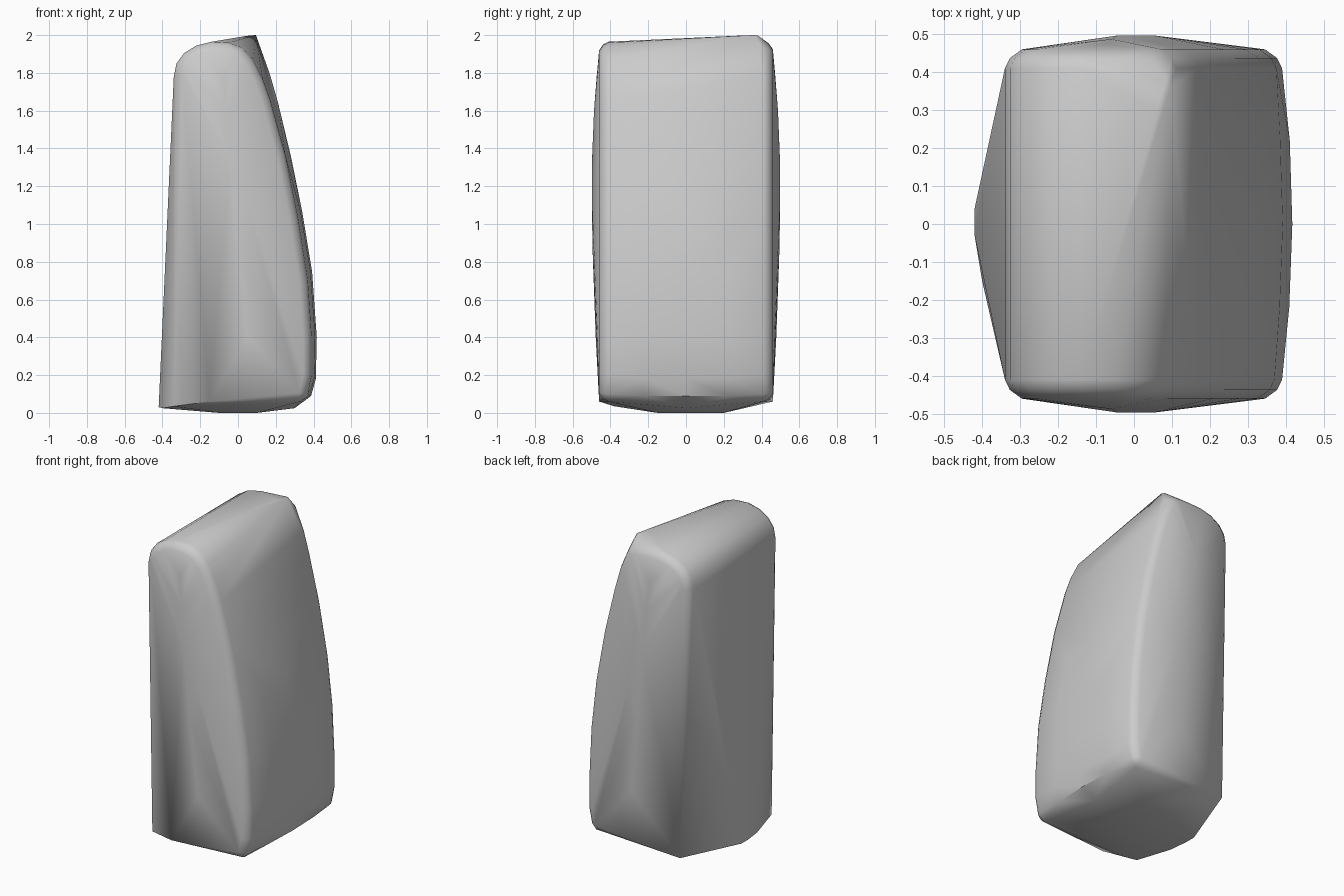
import bpy, bmesh, math
from mathutils import Vector

if "Cube" in bpy.data.objects:
    bpy.data.objects.remove(bpy.data.objects["Cube"])

# Outlines (x, z) of the rounded front and back ends, clockwise from upper left
arch_left = [(-.34, 1.78), (-.326, 1.85), (-.285, 1.905), (-.22, 1.945), (-.14, 1.965)]
foot = [(.39, .4), (.39, .2), (.37, .1), (.33, .06)]
front = arch_left + [(-.05, 1.96), (.02, 1.935), (.08, 1.87), (.13, 1.77), (.17, 1.66),
                     (.25, 1.37), (.32, 1.02), (.37, .7)] + foot + [(-.15, .06)]
back = arch_left + [(-.04, 1.97), (.05, 1.965), (.11, 1.93), (.17, 1.79), (.21, 1.65),
                    (.28, 1.36), (.34, 1.03), (.375, .72)] + foot + [(-.28, .06)]


def inset(outline, d):
    """Move an outline inwards along its normals."""
    out = []
    n = len(outline)
    for i, (x, z) in enumerate(outline):
        a, b = outline[i - 1], outline[(i + 1) % n]
        t = Vector((b[0] - a[0], b[1] - a[1])).normalized()
        out.append((x + t.y * d, z - t.x * d))
    return out


pts = []
for outline, side in ((front, -1), (back, 1)):
    # Rounded rim, then the gently bulging end face
    for d, y in ((0, .41), (.013, .437), (.045, .46)):
        ring = inset(outline, d)
        if d < .04:
            ring = ring[:-1]
        else:
            ring[-1] = outline[-1]
        pts += [(x, side * y, z) for x, z in ring]
    pts += [(x, side * y, z) for x, y, z in
            ((-.04, .497, 1.35), (.05, .497, 1.1), (0, .496, .9),
             (-.06, .487, 1.6), (.05, .478, .4), (-.08, .473, 1.78))]

# Bulge of the curved right side
for y, k in ((-.22, .7), (0, 1), (.22, .75)):
    pts += [(x + .027 * k, y, z) for x, z in
            ((.39, .4), (.385, .18), (.36, .09), (.365, .75), (.312, 1.07))]
# Sharp top corner at the back, flared lower left edge, shallow domed underside
pts += [(.095, .36, 2.0), (.085, .38, 1.998), (.06, .3, 1.998)]
pts += [(-.42, -.03, .03), (-.42, .04, .03), (-.34, -.38, .035), (-.4, -.15, .025)]
pts += [(-.1, -.15, 0), (.1, -.15, 0), (-.1, .2, 0), (.1, .2, 0), (.3, 0, .025)]

# Stone body as the convex skin over all sections
bm = bmesh.new()
for p in pts:
    bm.verts.new(p)
res = bmesh.ops.convex_hull(bm, input=bm.verts)
junk = {g for g in res["geom_interior"] + res["geom_unused"]
        if isinstance(g, bmesh.types.BMVert) and g.is_valid}
bmesh.ops.delete(bm, geom=list(junk), context="VERTS")
bmesh.ops.recalc_face_normals(bm, faces=bm.faces)
mesh = bpy.data.meshes.new("stone_block")
bm.to_mesh(mesh)
bm.free()
obj = bpy.data.objects.new("stone_block", mesh)
bpy.context.collection.objects.link(obj)

grey = bpy.data.materials.new("stone_grey")
grey.diffuse_color = (.6, .6, .6, 1)
grey.use_nodes = True
grey.node_tree.nodes["Principled BSDF"].inputs["Base Color"].default_value = grey.diffuse_color
mesh.materials.append(grey)

bpy.context.view_layer.objects.active = obj
obj.select_set(True)
bpy.ops.object.shade_smooth_by_angle(angle=math.radians(35))
